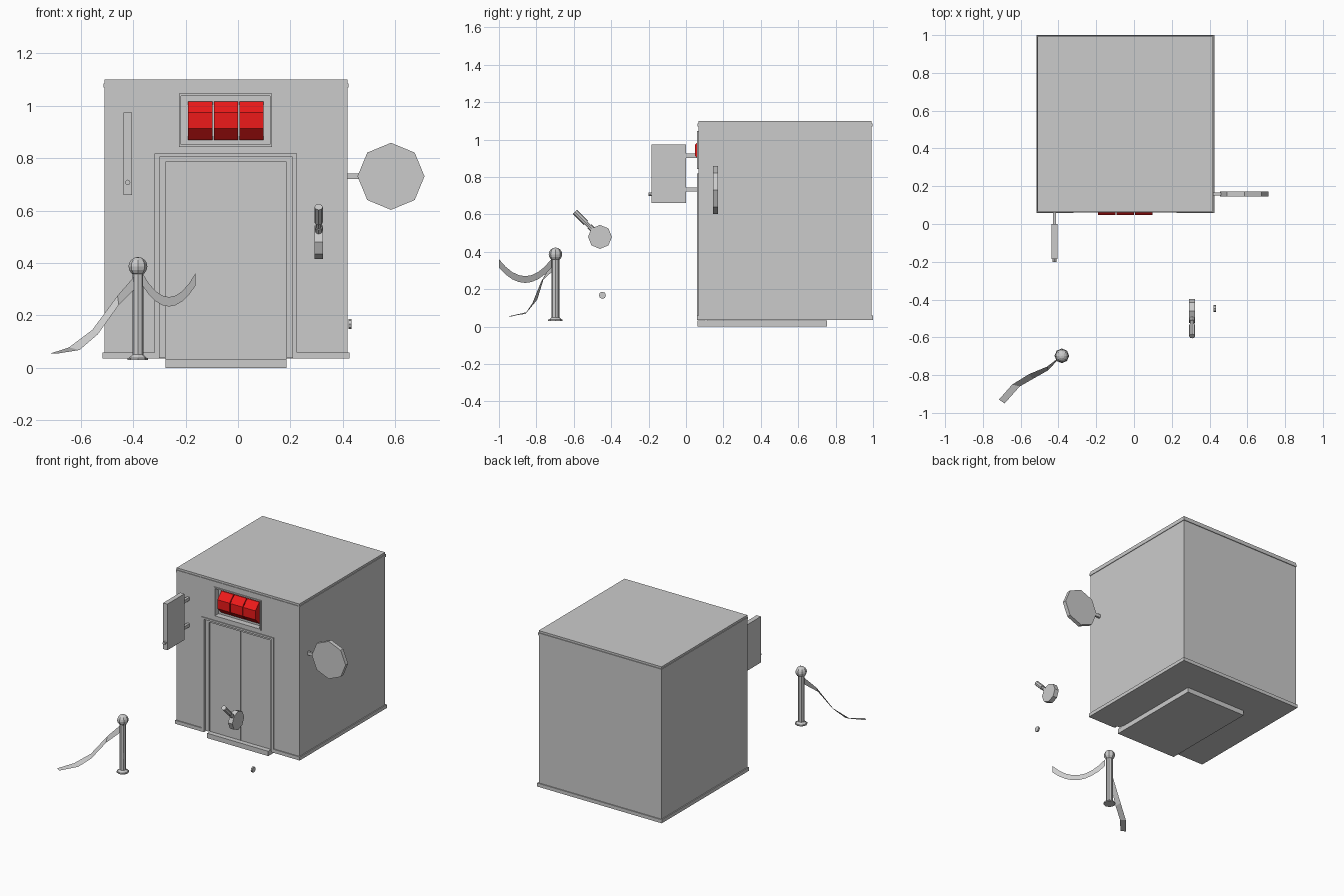
import bpy, bmesh, math
from mathutils import Vector, Matrix

if "Cube" in bpy.data.objects:
    bpy.data.objects.remove(bpy.data.objects["Cube"])

red = bpy.data.materials.new("red")
red.diffuse_color = (0.85, 0.01, 0.01, 1)
red.use_nodes = True
red.node_tree.nodes["Principled BSDF"].inputs["Base Color"].default_value = red.diffuse_color


def add(name, bm):
    me = bpy.data.meshes.new(name)
    bm.to_mesh(me)
    bm.free()
    ob = bpy.data.objects.new(name, me)
    bpy.context.collection.objects.link(ob)
    return ob


def box(name, x, y, z):
    bm = bmesh.new()
    bmesh.ops.create_cube(bm, size=1)
    lo, hi = Vector((x[0], y[0], z[0])), Vector((x[1], y[1], z[1]))
    for v in bm.verts:
        v.co = Vector((lo[i] if v.co[i] < 0 else hi[i] for i in range(3)))
    return add(name, bm)


def rod(name, a, b, r, r2=None, n=8, roll=0.0):
    a, b = Vector(a), Vector(b)
    d = b - a
    m = (Matrix.Translation((a + b) / 2) @ d.to_track_quat('Z', 'Y').to_matrix().to_4x4()
         @ Matrix.Rotation(roll, 4, 'Z'))
    bm = bmesh.new()
    bmesh.ops.create_cone(bm, cap_ends=True, segments=n, radius1=r,
                          radius2=r if r2 is None else r2, depth=d.length, matrix=m)
    return add(name, bm)


def ribbon(name, top, bottom):
    bm = bmesh.new()
    rows = [(bm.verts.new(p), bm.verts.new(q)) for p, q in zip(top, bottom)]
    for (a, b), (c, d) in zip(rows, rows[1:]):
        bm.faces.new((a, b, d, c))
    return add(name, bm)


def cut(ob, *boxes):
    for b in boxes:
        cutter = box("cutter", *b)
        cutter.hide_render = True
        mod = ob.modifiers.new("cut", 'BOOLEAN')
        mod.operation, mod.solver, mod.object = 'DIFFERENCE', 'EXACT', cutter
        bpy.context.view_layer.objects.active = ob
        bpy.ops.object.modifier_apply(modifier=mod.name)
        bpy.data.objects.remove(cutter)


# Openings shared by the cabin, frames and trim
door_outer = ((-0.30, 0.208), (0.0, 0.08), (-0.1, 0.805))
door_inner = ((-0.277, 0.185), (0.0, 0.11), (-0.1, 0.785))
window = ((-0.217, 0.122), (0.0, 0.10), (0.852, 1.038))

# Cabin with recessed doorway and window
cabin = box("cabin", (-0.51, 0.418), (0.066, 0.993), (0.037, 1.10))
cut(cabin, door_outer, door_inner, window)

# Frames, skirting and roof trim
cut(box("door_frame", (-0.319, 0.225), (0.06, 0.075), (0.035, 0.818)), door_outer)
cut(box("window_frame", (-0.225, 0.13), (0.06, 0.075), (0.843, 1.047)), window)
cut(box("skirting", (-0.517, 0.425), (0.059, 1.0), (0.035, 0.059)),
    ((-0.319, 0.225), (0.0, 0.11), (-0.1, 0.2)))
box("roof_trim", (-0.514, 0.422), (0.062, 0.998), (1.07, 1.086))

# Threshold slab and door leaves
box("floor_slab", (-0.277, 0.185), (0.062, 0.755), (0.0, 0.033))
box("door_left", (-0.277, -0.0465), (0.095, 0.115), (0.033, 0.785))
box("door_right", (-0.0455, 0.185), (0.095, 0.115), (0.033, 0.785))

# Three red reels in the window
for i in range(3):
    x = -0.19 + i * 0.0975
    reel = rod(f"reel_{i + 1}", (x, 0.122, 0.9435), (x + 0.092, 0.122, 0.9435),
               0.0795, roll=math.pi / 8)
    reel.data.materials.append(red)

# Hanging sign on the front, with brackets and knob
box("hanging_sign", (-0.437, -0.405), (-0.185, 0.0), (0.66, 0.975))
for name, z in (("upper", 0.914), ("lower", 0.734)):
    box(f"sign_bracket_{name}", (-0.43, -0.412), (-0.01, 0.07), (z - 0.011, z + 0.011))
rod("sign_knob", (-0.421, -0.18, 0.708), (-0.421, -0.20, 0.708), 0.01)

# Octagonal side sign
rod("side_sign", (0.584, 0.145, 0.731), (0.584, 0.172, 0.731), 0.128)
box("side_sign_arm", (0.41, 0.475), (0.152, 0.166), (0.72, 0.742))

# Loose lever: hub, neck and grip
rod("lever_hub", (0.292, -0.46, 0.48), (0.324, -0.46, 0.48), 0.064)
rod("lever_neck", (0.308, -0.49, 0.51), (0.308, -0.55, 0.57), 0.011)
rod("lever_collar", (0.308, -0.50, 0.52), (0.308, -0.517, 0.537), 0.015)
rod("lever_grip", (0.308, -0.535, 0.555), (0.308, -0.594, 0.614), 0.016)

# Loose button
rod("button", (0.422, -0.447, 0.168), (0.433, -0.447, 0.168), 0.019)

# Rope barrier post
px, py = -0.382, -0.698
rod("post_base", (px, py, 0.03), (px, py, 0.038), 0.039)
rod("post_flare", (px, py, 0.038), (px, py, 0.05), 0.034, 0.021)
rod("post_shaft", (px, py, 0.045), (px, py, 0.37), 0.021)
bm = bmesh.new()
bmesh.ops.create_uvsphere(bm, u_segments=8, v_segments=8, radius=0.036,
                          matrix=Matrix.Translation((px, py, 0.387)))
add("post_ball", bm)

# Hanging ribbon: sagging strip in a vertical plane
upper, lower = [], []
for i in range(9):
    t = i / 8
    x, y = -0.365 + 0.203 * t, -0.72 - 0.28 * t
    s = (2 * t - 1) ** 2
    upper.append((x, y, 0.27 + 0.091 * s))
    lower.append((x, y, 0.234 + 0.08 * s))
ribbon("hanging_ribbon", upper, lower)

# Fallen ribbon: twists from vertical to flat
ribbon("fallen_ribbon",
       [(-0.395, -0.705, 0.35), (-0.46, -0.755, 0.275), (-0.556, -0.795, 0.145),
        (-0.645, -0.85, 0.078), (-0.715, -0.93, 0.055)],
       [(-0.395, -0.71, 0.30), (-0.455, -0.775, 0.24), (-0.535, -0.82, 0.128),
        (-0.605, -0.86, 0.068), (-0.685, -0.95, 0.055)])
